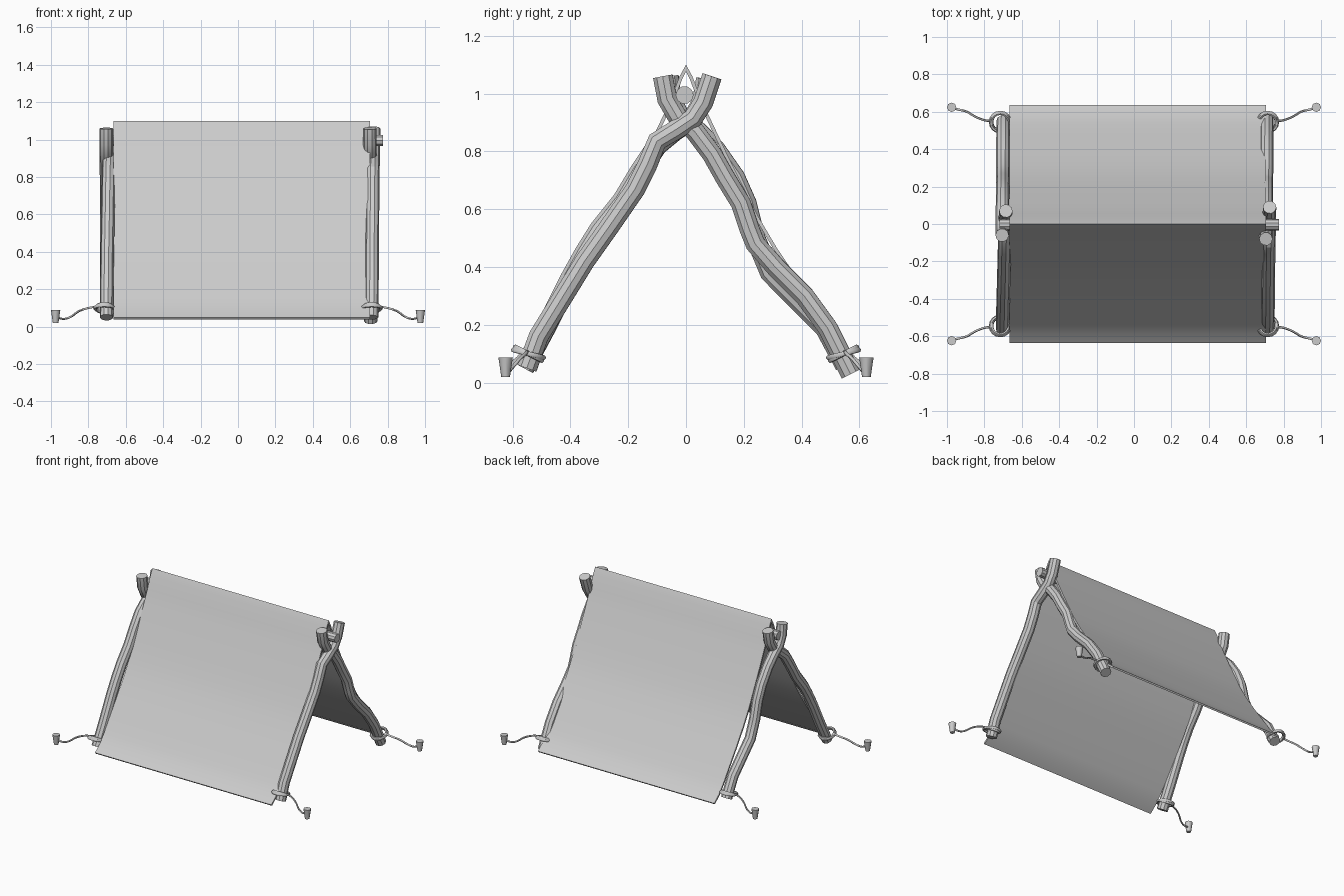
import bpy, bmesh, math
from mathutils import Vector

cube = bpy.data.objects.get("Cube")
if cube:
    bpy.data.objects.remove(cube, do_unlink=True)

grey = bpy.data.materials.new("plain grey")
grey.use_nodes = True
grey.diffuse_color = (0.6, 0.6, 0.6, 1)
grey.node_tree.nodes["Principled BSDF"].inputs["Base Color"].default_value = (0.6, 0.6, 0.6, 1)


def finish(name, mesh, angle):
    mesh.materials.clear()
    mesh.materials.append(grey)
    ob = bpy.data.objects.new(name, mesh)
    bpy.context.collection.objects.link(ob)
    bpy.ops.object.select_all(action='DESELECT')
    ob.select_set(True)
    bpy.context.view_layer.objects.active = ob
    bpy.ops.object.shade_smooth_by_angle(angle=math.radians(angle))


def tube(name, points, radius, res=3, kind='POLY', closed=False, angle=30):
    """Sweep a round section along a path and keep it as a mesh."""
    cu = bpy.data.curves.new(name, 'CURVE')
    cu.dimensions = '3D'
    cu.bevel_depth = radius
    cu.bevel_resolution = res
    cu.use_fill_caps = True
    cu.resolution_u = 4
    sp = cu.splines.new(kind)
    if kind == 'BEZIER':
        sp.bezier_points.add(len(points) - 1)
        for bp, p in zip(sp.bezier_points, points):
            bp.co = p
            bp.handle_left_type = bp.handle_right_type = 'AUTO'
    else:
        sp.points.add(len(points) - 1)
        for sp_point, p in zip(sp.points, points):
            sp_point.co = (*p, 1)
    sp.use_cyclic_u = closed
    tmp = bpy.data.objects.new("tmp", cu)
    bpy.context.collection.objects.link(tmp)
    dg = bpy.context.evaluated_depsgraph_get()
    mesh = bpy.data.meshes.new_from_object(tmp.evaluated_get(dg))
    bpy.data.objects.remove(tmp, do_unlink=True)
    finish(name, mesh, angle)


# Crooked poles: x at tip, x at foot, and (y, z) path from tip to foot
poles = {
    "right_front_pole": (-.685, -.703, [
        (.07, 1.05), (.055, .97), (.02, .91), (-.04, .87), (-.1, .82), (-.16, .73),
        (-.22, .63), (-.3, .53), (-.35, .45), (-.4, .36), (-.48, .2), (-.56, .05)]),
    "right_back_pole": (-.705, -.7, [
        (-.06, 1.06), (-.05, .98), (-.02, .92), (.04, .87), (.1, .81), (.17, .71),
        (.21, .62), (.24, .5), (.29, .38), (.37, .3), (.48, .19), (.55, .06)]),
    "left_front_pole": (.725, .715, [
        (.09, 1.06), (.06, .97), (.025, .915), (-.035, .875), (-.1, .835), (-.135, .75),
        (-.175, .67), (-.265, .54), (-.35, .42), (-.43, .29), (-.51, .16), (-.55, .05)]),
    "left_back_pole": (.705, .71, [
        (-.08, 1.06), (-.065, .98), (-.03, .92), (.03, .87), (.09, .79), (.135, .71),
        (.19, .62), (.22, .53), (.24, .48), (.31, .4), (.41, .3), (.49, .19), (.57, .03)])}
for name, (x_top, x_foot, path) in poles.items():
    n = len(path) - 1
    tube(name, [(x_top + (x_foot - x_top) * i / n, y, z) for i, (y, z) in enumerate(path)], .036)

# Ridge pole resting in the crossed tips
tube("ridge_pole", [(-.72, -.005, .995), (.775, -.005, .995)], .031)

# Cloth sheet: half profile, offset inwards for thickness, mirrored over the ridge
thickness = .012
outer = [(0, 1.1), (.022, 1.06), (.055, .975), (.095, .89), (.145, .785), (.195, .685), (.25, .575),
         (.315, .465), (.4, .34), (.475, .235), (.535, .15), (.585, .09), (.637, .048)]
inner = [(0, 1.1 - 2 * thickness)]
for i in range(1, len(outer)):
    a, b = outer[i - 1], outer[min(i + 1, len(outer) - 1)]
    along = Vector((b[0] - a[0], b[1] - a[1])).normalized()
    inner.append((outer[i][0] + along.y * thickness, outer[i][1] - along.x * thickness))


def mirrored(half):
    return [(-y, z) for y, z in reversed(half[1:])] + half


section = mirrored(outer) + mirrored(inner)[::-1]
bm = bmesh.new()
ends = [[bm.verts.new((x, y, z)) for y, z in section] for x in (-.665, .705)]
count, last = len(section), len(section) - 1
for i in range(count):
    j = (i + 1) % count
    bm.faces.new((ends[0][i], ends[1][i], ends[1][j], ends[0][j]))
for ring in ends:
    for i in range(count // 2 - 1):
        bm.faces.new((ring[i], ring[i + 1], ring[last - i - 1], ring[last - i]))
bmesh.ops.recalc_face_normals(bm, faces=bm.faces)
sheet = bpy.data.meshes.new("cloth_sheet")
bm.to_mesh(sheet)
bm.free()
finish("cloth_sheet", sheet, 40)

# Rope loops, guy ropes and pegs at the four feet
for sx in (-1, 1):
    for sy in (-1, 1):
        tag = ("left" if sx > 0 else "right") + ("_back" if sy > 0 else "_front")
        centre = Vector((sx * .715, sy * .545, .1))
        for k, (radius, tilt) in enumerate(((.052, .25), (.046, .5))):
            loop = []
            for i in range(16):
                a = math.tau * i / 16
                out = radius * math.sin(a)
                loop.append(centre + Vector((radius * math.cos(a), sy * out, out * tilt)))
            tube(f"{tag}_rope_loop_{k + 1}", loop, .009, res=1, closed=True, angle=60)
        rope = [(.755, .55, .108), (.8, .555, .1), (.85, .575, .083), (.9, .603, .05),
                (.94, .612, .042), (.972, .622, .055)]
        tube(f"{tag}_guy_rope", [(sx * x, sy * y, z) for x, y, z in rope], .006,
             res=1, kind='BEZIER', angle=60)
        bm = bmesh.new()
        bmesh.ops.create_cone(bm, cap_ends=True, segments=8, radius1=.015, radius2=.025, depth=.068)
        bmesh.ops.translate(bm, verts=bm.verts, vec=(sx * .975, sy * .624, .054))
        peg = bpy.data.meshes.new(f"{tag}_peg")
        bm.to_mesh(peg)
        bm.free()
        finish(f"{tag}_peg", peg, 50)
